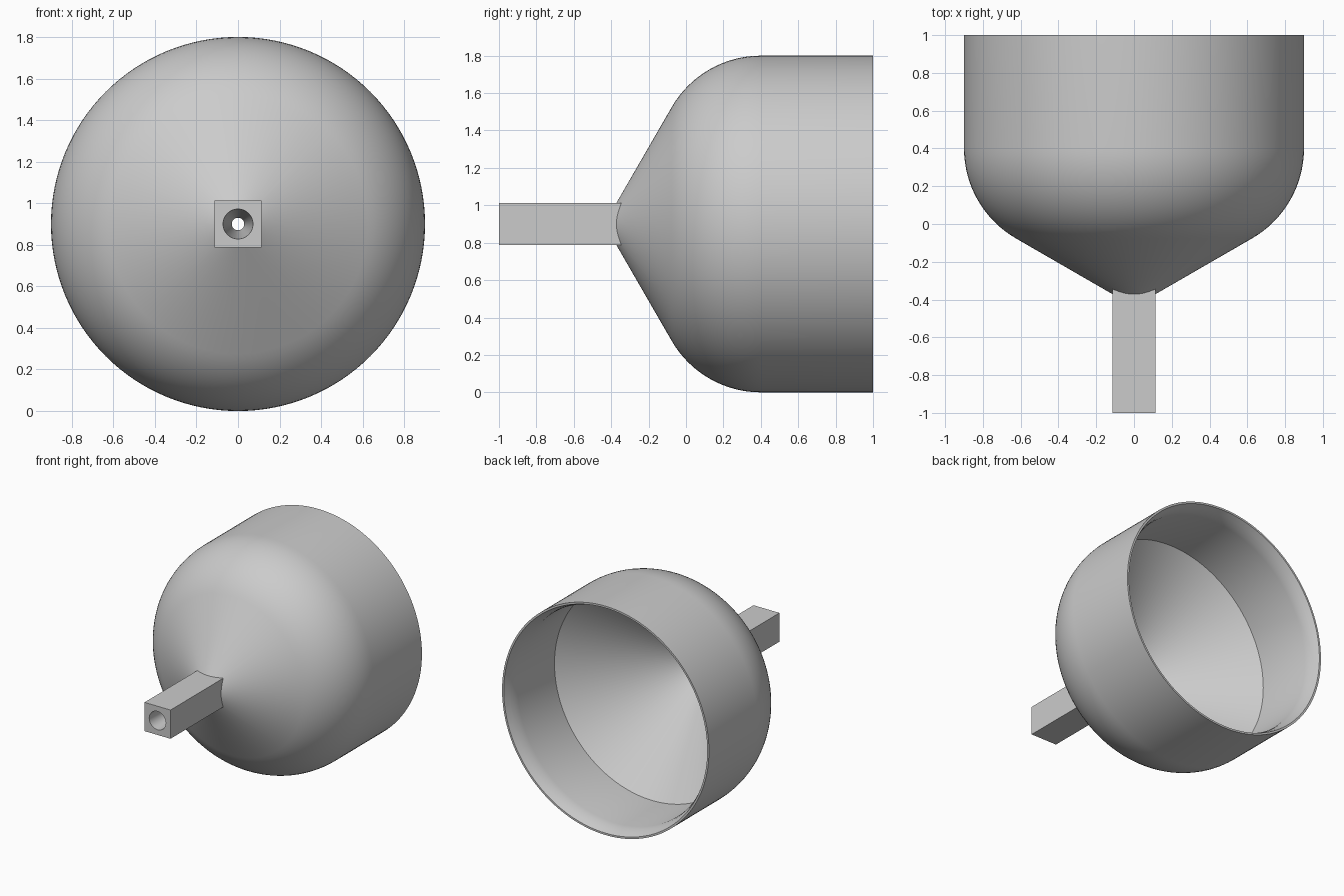
import bpy, bmesh, math
from mathutils import Vector, Matrix

cube = bpy.data.objects.get("Cube")
if cube:
    bpy.data.objects.remove(cube, do_unlink=True)

AXIS_Z = 0.9      # height of the funnel axis
SEGMENTS = 128

grey = bpy.data.materials.new("plain grey")
grey.use_nodes = True
grey.diffuse_color = (0.6, 0.6, 0.6, 1)
grey.node_tree.nodes["Principled BSDF"].inputs["Base Color"].default_value = (0.6, 0.6, 0.6, 1)


def add_object(name, bm):
    bmesh.ops.recalc_face_normals(bm, faces=bm.faces[:])
    mesh = bpy.data.meshes.new(name)
    bm.to_mesh(mesh)
    bm.free()
    mesh.materials.append(grey)
    obj = bpy.data.objects.new(name, mesh)
    bpy.context.collection.objects.link(obj)
    return obj


def revolve(name, profile):
    """Turn (radius, y) points, starting and ending on the axis, into a solid."""
    bm = bmesh.new()
    verts = [bm.verts.new((r, y, AXIS_Z)) for r, y in profile]
    edges = [bm.edges.new(pair) for pair in zip(verts, verts[1:])]
    bmesh.ops.spin(bm, geom=verts + edges, cent=(0, 0, AXIS_Z), axis=(0, 1, 0),
                   angle=math.tau, steps=SEGMENTS, use_duplicate=False)
    bmesh.ops.remove_doubles(bm, verts=bm.verts[:], dist=1e-5)
    return add_object(name, bm)


def boolean(target, tool, operation):
    mod = target.modifiers.new(operation.lower(), 'BOOLEAN')
    mod.operation = operation
    mod.solver = 'EXACT'
    mod.object = tool
    bpy.context.view_layer.objects.active = target
    bpy.ops.object.modifier_apply(modifier=mod.name)
    bpy.data.objects.remove(tool, do_unlink=True)


# Bowl: cone, rounded shoulder, straight wall
fillet, shoulder_y = 0.55, 0.4
arc = []
for i in range(17):
    a = math.radians(-60 + 60 * i / 16)
    arc.append((0.9 - fillet + fillet * math.cos(a), shoulder_y + fillet * math.sin(a)))
apex_y = arc[0][1] - arc[0][0] * math.tan(math.radians(30))
funnel = revolve("funnel", [(0, apex_y)] + arc + [(0.9, 1), (0, 1)])

# Square spout
bm = bmesh.new()
bmesh.ops.create_cube(bm, size=1, matrix=Matrix.Translation(Vector((0, -0.65, AXIS_Z)))
                      @ Matrix.Diagonal((0.226, 0.7, 0.226, 1)))
spout = add_object("square_spout", bm)
boolean(funnel, spout, 'UNION')

# Hollow: tapered bore, inner cone, wall and flared lip
hollow = revolve("hollow_cutter", [
    (0, -1.05), (0.075, -1.05), (0.03, -0.318), (0.85, 0.42),
    (0.85, 0.88), (0.856, 0.92), (0.868, 0.96), (0.885, 1), (0.885, 1.05), (0, 1.05)])
hollow.hide_render = True
boolean(funnel, hollow, 'DIFFERENCE')

# Smooth round surfaces, crisp edges
bpy.ops.object.select_all(action='DESELECT')
funnel.select_set(True)
bpy.context.view_layer.objects.active = funnel
bpy.ops.object.shade_smooth_by_angle(angle=math.radians(28))
